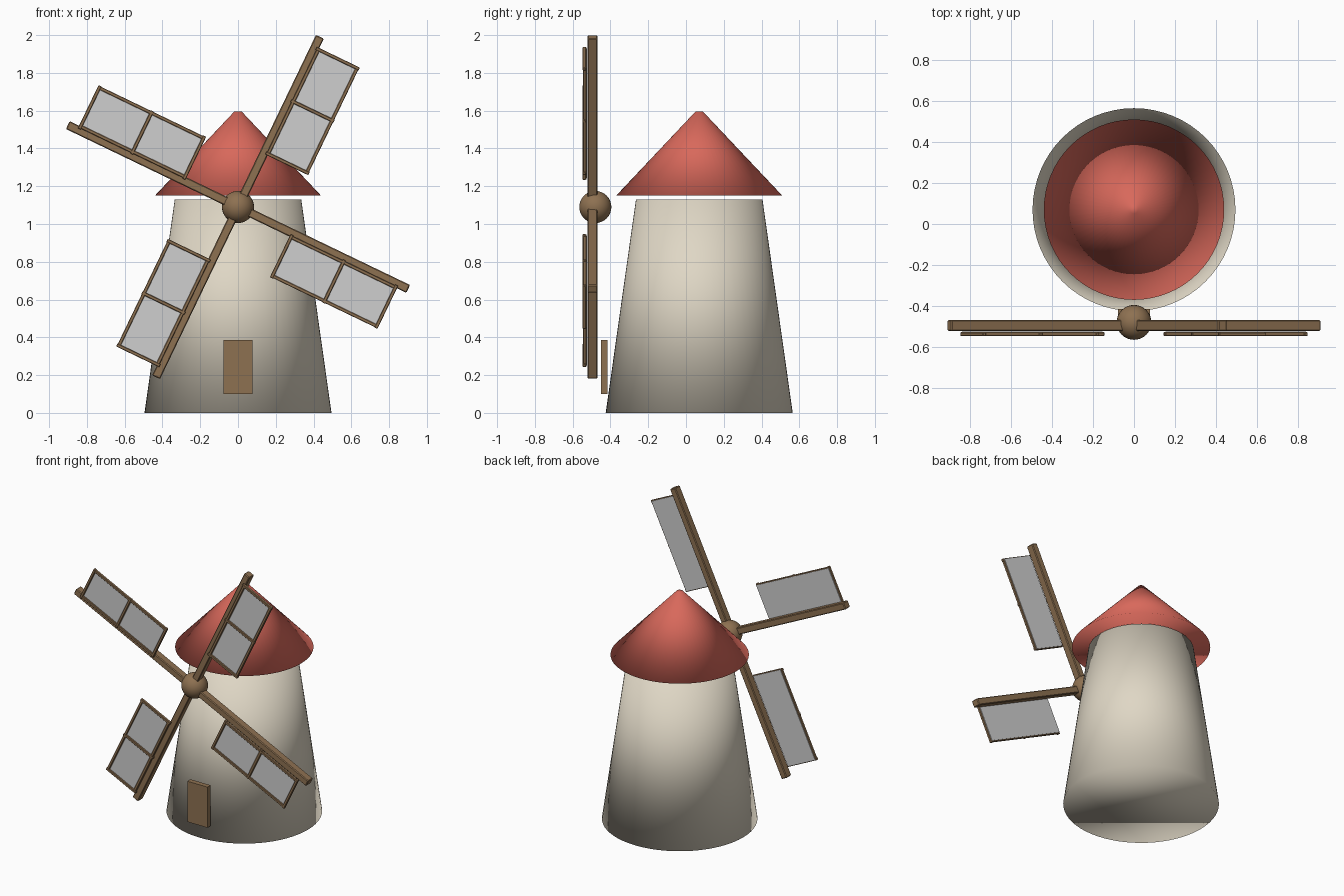
import bpy, math
from mathutils import Matrix, Vector

if "Cube" in bpy.data.objects:
    bpy.data.objects.remove(bpy.data.objects["Cube"])


def material(name, rgb):
    m = bpy.data.materials.new(name)
    m.diffuse_color = (*rgb, 1)
    m.use_nodes = True
    m.node_tree.nodes["Principled BSDF"].inputs["Base Color"].default_value = m.diffuse_color
    return m


PLASTER = material("cream plaster", (0.74, 0.68, 0.56))
ROOF = material("red roof", (0.69, 0.14, 0.105))
WOOD = material("brown wood", (0.27, 0.165, 0.083))
CLOTH = material("pale grey cloth", (0.62, 0.62, 0.62))

TOWER_Y = 0.07
HUB = Vector((0, -0.48, 1.09))


def finish(name, mat, smooth=False):
    ob = bpy.context.object
    ob.name = name
    ob.data.materials.append(mat)
    if smooth:
        bpy.ops.object.shade_smooth()
    return ob


def frustum(name, r1, r2, z1, z2, mat):
    bpy.ops.mesh.primitive_cone_add(vertices=64, radius1=r1, radius2=r2, depth=z2 - z1,
                                    location=(0, TOWER_Y, (z1 + z2) / 2))
    return finish(name, mat, True)


def box(name, lo, hi, mat, matrix=Matrix(), bevel=0):
    lo, hi = Vector(lo), Vector(hi)
    bpy.ops.mesh.primitive_cube_add(size=1)
    ob = finish(name, mat)
    ob.data.transform(Matrix.Translation((lo + hi) / 2) @ Matrix.Diagonal((*(hi - lo), 1)))
    ob.matrix_world = matrix
    if bevel:
        mod = ob.modifiers.new("soft edges", 'BEVEL')
        mod.width = bevel
        mod.segments = 1
    return ob


# Tower, cap and door
frustum("tower", 0.495, 0.335, 0, 1.13, PLASTER)
frustum("roof", 0.44, 0.02, 1.15, 1.595, ROOF)
box("door", (-0.078, -0.45, 0.10), (0.078, -0.415, 0.385), WOOD)

# Hub
bpy.ops.mesh.primitive_uv_sphere_add(segments=32, ring_count=16, radius=0.085, location=HUB)
finish("hub", WOOD, True)

# Four sails: local z runs along the arm, local x across the cloth
for i in range(4):
    turn = math.radians(25.7 + 90 * i)
    m = Matrix.Translation((HUB.x, 0, HUB.z)) @ Matrix.Rotation(turn, 4, 'Y')
    box(f"arm_{i}", (-0.023, -0.522, 0), (0.023, -0.468, 1.0), WOOD, m, 0.005)
    box(f"cloth_{i}", (0.018, -0.535, 0.318), (0.252, -0.524, 0.94), CLOTH, m)
    for j, z in enumerate((0.322, 0.629, 0.936)):
        box(f"crossbar_{i}_{j}", (0.008, -0.547, z - 0.009), (0.262, -0.528, z + 0.009),
            WOOD, m, 0.003)
    for side, x in (("inner", 0.022), ("outer", 0.25)):
        box(f"{side}_rail_{i}", (x - 0.009, -0.546, 0.314), (x + 0.009, -0.527, 0.944),
            WOOD, m, 0.003)
